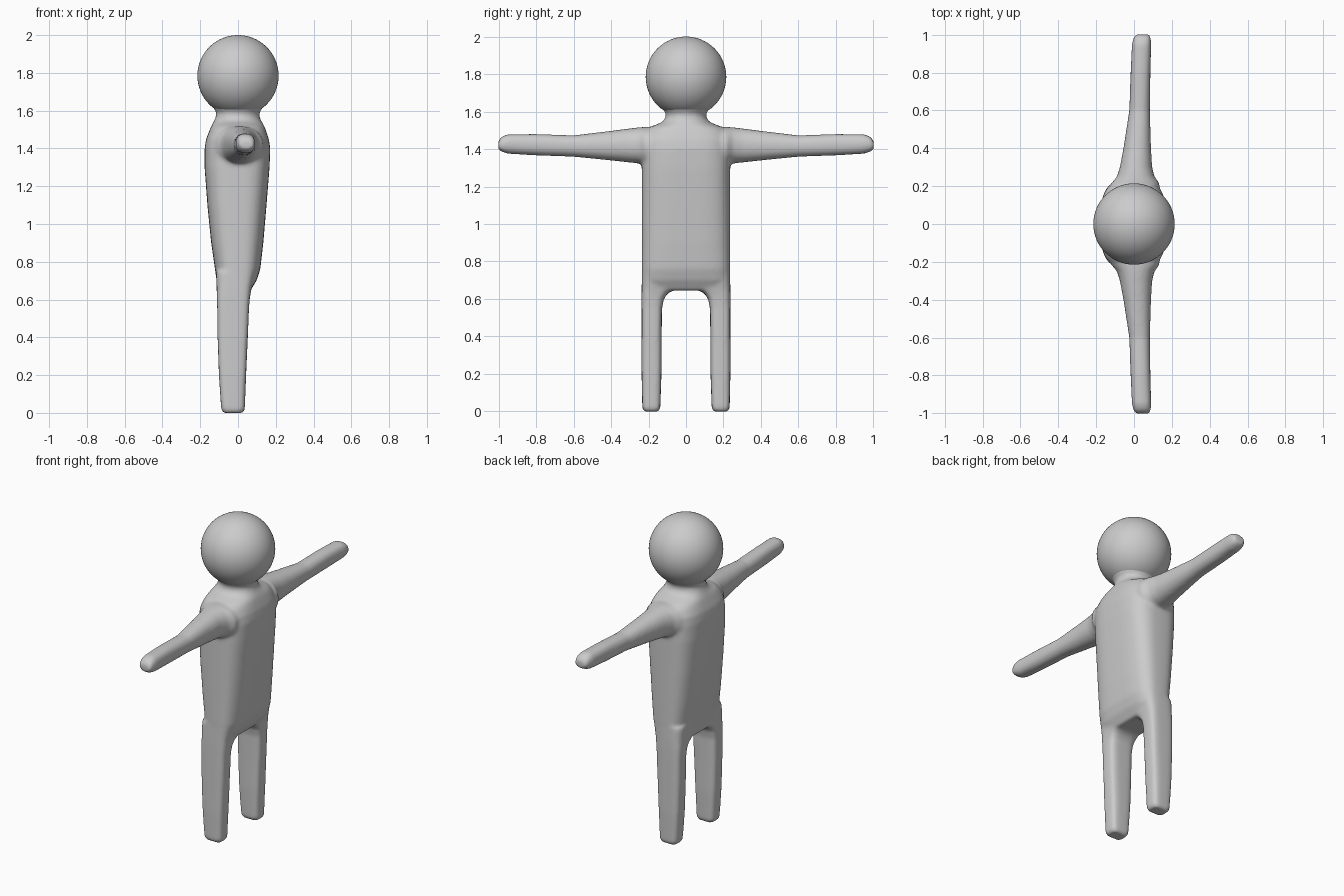
import bpy, bmesh
from math import cos, sin, pi, copysign

SIDES = 40


def loft(bm, sections, place):
    """Skin superellipse sections (t, a0, a1, b0, b1, exponent) into a closed tube."""
    rings = []
    for t, a0, a1, b0, b1, n in sections:
        ring = []
        for i in range(SIDES):
            c, s = cos(2 * pi * i / SIDES), sin(2 * pi * i / SIDES)
            a = (a0 + a1) / 2 + (a1 - a0) / 2 * copysign(abs(c) ** (2 / n), c)
            b = (b0 + b1) / 2 + (b1 - b0) / 2 * copysign(abs(s) ** (2 / n), s)
            ring.append(bm.verts.new(place(t, a, b)))
        rings.append(ring)
    faces = [bm.faces.new(rings[0]), bm.faces.new(rings[-1])]
    for r0, r1 in zip(rings, rings[1:]):
        for i in range(SIDES):
            j = (i + 1) % SIDES
            faces.append(bm.faces.new((r0[i], r0[j], r1[j], r1[i])))
    bmesh.ops.recalc_face_normals(bm, faces=faces)


# Torso and neck: z, back x, front x, half width in y, squareness
torso = [
    (0.645, -0.105, 0.065, 0.232, 3.5), (0.70, -0.113, 0.098, 0.235, 3.5),
    (0.76, -0.122, 0.118, 0.236, 3.3), (0.90, -0.142, 0.134, 0.236, 3.2),
    (1.10, -0.162, 0.151, 0.236, 3.2), (1.30, -0.177, 0.167, 0.236, 3.2),
    (1.40, -0.177, 0.171, 0.236, 3.1), (1.45, -0.169, 0.163, 0.235, 3),
    (1.49, -0.153, 0.150, 0.225, 2.7), (1.515, -0.143, 0.141, 0.20, 2.5),
    (1.53, -0.135, 0.133, 0.16, 2.3), (1.545, -0.127, 0.124, 0.125, 2.2),
    (1.565, -0.118, 0.114, 0.11, 2.1), (1.59, -0.114, 0.112, 0.108, 2),
    (1.61, -0.128, 0.128, 0.122, 2), (1.64, -0.14, 0.14, 0.135, 2),
]
# Leg: z, x range, y range, squareness; the top widens into the crotch arch
leg = [
    (0.0, -0.078, 0.028, 0.145, 0.226, 4), (0.02, -0.089, 0.036, 0.137, 0.233, 4),
    (0.20, -0.101, 0.043, 0.131, 0.237, 4), (0.40, -0.108, 0.052, 0.130, 0.237, 4),
    (0.55, -0.110, 0.058, 0.128, 0.237, 4), (0.60, -0.111, 0.062, 0.118, 0.237, 4),
    (0.63, -0.112, 0.066, 0.098, 0.237, 4), (0.65, -0.113, 0.07, 0.06, 0.237, 4),
    (0.75, -0.115, 0.09, 0.06, 0.235, 3.5),
]
# Arm: y, x range, z range, squareness
arm = [
    (0.10, -0.12, 0.135, 1.31, 1.515, 2.2), (0.215, -0.12, 0.135, 1.308, 1.518, 2.2),
    (0.25, -0.09, 0.108, 1.323, 1.516, 2.2), (0.30, -0.075, 0.096, 1.328, 1.51, 2.2),
    (0.40, -0.056, 0.09, 1.339, 1.497, 2.2), (0.60, -0.025, 0.084, 1.359, 1.473, 2.3),
    (0.80, -0.018, 0.087, 1.366, 1.48, 2.4), (0.95, -0.011, 0.091, 1.375, 1.479, 2.5),
    (0.985, -0.003, 0.089, 1.386, 1.466, 2.5), (1.002, 0.01, 0.08, 1.40, 1.44, 2.5),
]

bm = bmesh.new()
loft(bm, [(z, x0, x1, -w, w, n) for z, x0, x1, w, n in torso],
     lambda t, a, b: (a, b, t))
for side in (-1, 1):
    loft(bm, leg, lambda t, a, b: (a, side * b, t))
    loft(bm, arm, lambda t, a, b: (a, side * t, b))
mesh = bpy.data.meshes.new("body")
bm.to_mesh(mesh)
bm.free()
body = bpy.data.objects.new("body", mesh)
bpy.context.collection.objects.link(body)

# Fuse limbs and torso into one soft skin
fuse = body.modifiers.new("fuse", 'REMESH')
fuse.mode = 'VOXEL'
fuse.voxel_size = 0.01
fuse.use_smooth_shade = True
soften = body.modifiers.new("soften", 'SMOOTH')
soften.factor = 0.5
soften.iterations = 8

# Head
bpy.ops.mesh.primitive_uv_sphere_add(segments=64, ring_count=32, radius=0.215,
                                     location=(0, 0, 1.785))
head = bpy.context.object
head.name = "head"
bpy.ops.object.shade_smooth()
